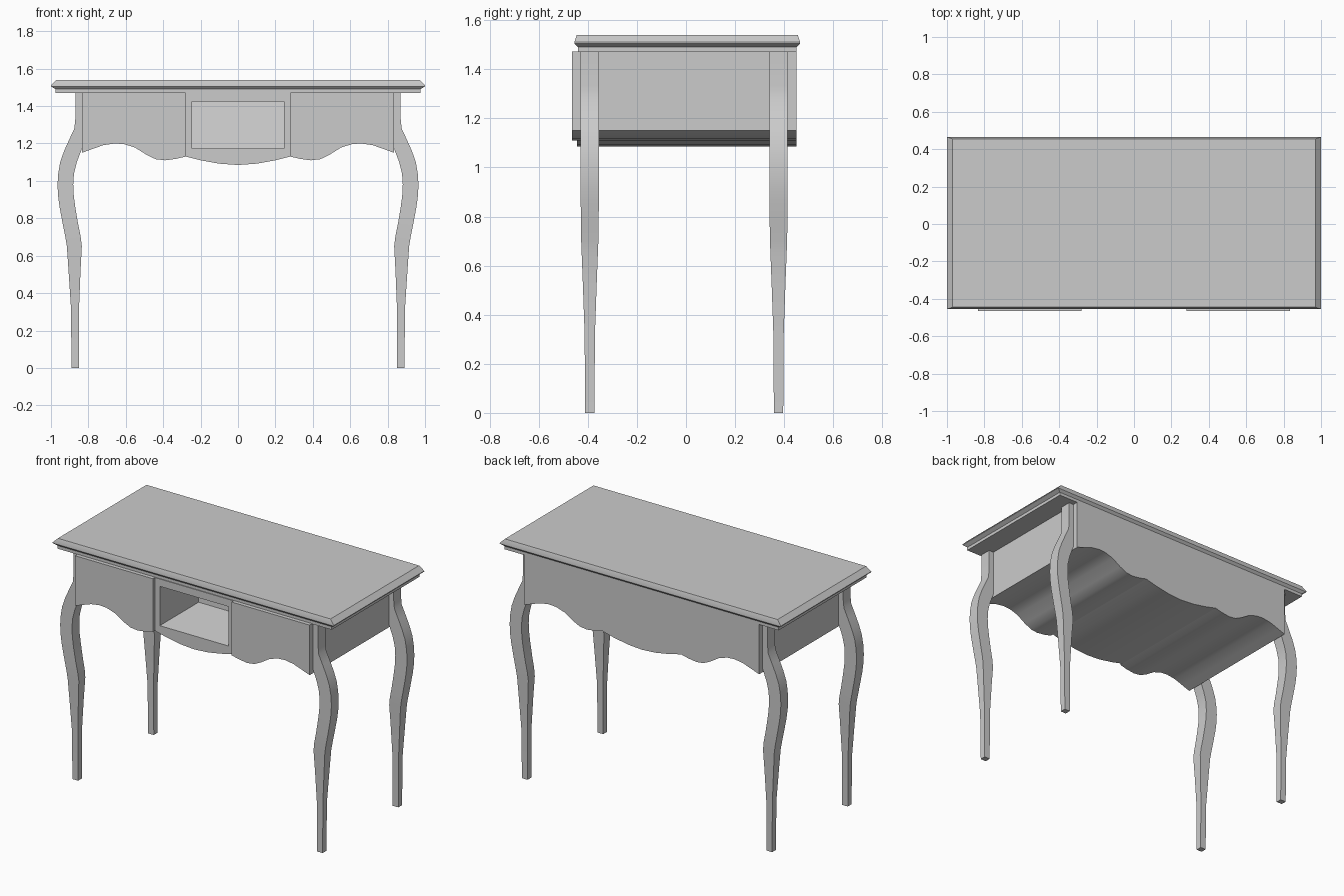
import bpy, bmesh, math

cube = bpy.data.objects.get("Cube")
if cube:
    bpy.data.objects.remove(cube, do_unlink=True)


def make_material(name, value):
    mat = bpy.data.materials.new(name)
    mat.use_nodes = True
    colour = (value, value, value, 1)
    mat.diffuse_color = colour
    mat.node_tree.nodes["Principled BSDF"].inputs["Base Color"].default_value = colour
    return mat


grey = make_material("plain grey", 0.6)
pale = make_material("pale drawer grey", 0.68)


def loft(name, rings):
    """Join equal-sized rings of points into a closed solid."""
    bm = bmesh.new()
    loops = [[bm.verts.new(p) for p in ring] for ring in rings]
    for a, b in zip(loops, loops[1:]):
        for i in range(len(a)):
            j = (i + 1) % len(a)
            bm.faces.new((a[i], a[j], b[j], b[i]))
    bm.faces.new(loops[0])
    bm.faces.new(loops[-1])
    bmesh.ops.recalc_face_normals(bm, faces=bm.faces)
    mesh = bpy.data.meshes.new(name)
    bm.to_mesh(mesh)
    bm.free()
    mesh.materials.append(grey)
    mesh.shade_smooth()
    mesh.set_sharp_from_angle(angle=math.radians(25))
    obj = bpy.data.objects.new(name, mesh)
    bpy.context.collection.objects.link(obj)
    return obj


def rectangle(x0, x1, y0, y1, z):
    return [(x0, y0, z), (x1, y0, z), (x1, y1, z), (x0, y1, z)]


def slab(name, outline, y0, y1):
    """Extrude an x-z outline along y."""
    return loft(name, [[(x, y, z) for x, z in outline] for y in (y0, y1)])


# Table top with a bevelled rim and a stepped moulding below
top_profile = [(1.54, 0.97, 0.45), (1.51, 1.0, 0.46), (1.505, 1.0, 0.46),
               (1.49, 0.975, 0.445), (1.47, 0.975, 0.445)]
loft("table_top", [rectangle(-x, x, 0.005 - y, 0.005 + y, z)
                   for z, x, y in top_profile])

# Scalloped lower edge of the apron, from the middle outwards
scallop = [(0, 1.085), (0.1, 1.092), (0.2, 1.11), (0.28, 1.13), (0.33, 1.118),
           (0.39, 1.11), (0.44, 1.116), (0.49, 1.14), (0.55, 1.178),
           (0.61, 1.197), (0.66, 1.2), (0.72, 1.191), (0.78, 1.17), (0.835, 1.15)]
apron_top = 1.472
edge = scallop[-1][0]
lower = [(-x, z) for x, z in reversed(scallop[1:])] + scallop
apron = slab("apron", lower + [(edge, apron_top), (-edge, apron_top)], -0.445, 0.45)

# Raised front panels either side of the drawer
panel_edge = [p for p in scallop if p[0] >= 0.28]
for side, sign in (("left", 1), ("right", -1)):
    outline = panel_edge + [(edge, apron_top), (panel_edge[0][0], apron_top)]
    slab(side + "_front_panel", [(sign * x, z) for x, z in outline], -0.465, -0.445)

# Open drawer recess cut into the apron
floor, ceiling, half, back = 1.172, 1.425, 0.245, -0.05
cutter = loft("drawer_cutter", [rectangle(-half, half, -0.6, back, z)
                                for z in (floor, ceiling)])
cutter.hide_render = True
cut = apron.modifiers.new("drawer_recess", "BOOLEAN")
cut.operation = "DIFFERENCE"
cut.solver = "EXACT"
cut.object = cutter
bpy.context.view_layer.objects.active = apron
bpy.ops.object.modifier_apply(modifier=cut.name)
bpy.data.objects.remove(cutter, do_unlink=True)
apron.data.set_sharp_from_angle(angle=math.radians(25))

# Recess floor and back are paler
apron.data.materials.clear()
apron.data.materials.append(grey)
apron.data.materials.append(pale)
for face in apron.data.polygons:
    c = face.center
    is_floor = face.normal.z > 0.9 and abs(c.z - floor) < 0.01
    is_back = face.normal.y < -0.9 and abs(c.y - back) < 0.01
    face.material_index = 1 if is_floor or is_back else 0

# Curved legs: height, inner x, outer x, half depth
leg_profile = [(0, 0.85, 0.89, 0.019), (0.32, 0.85, 0.893, 0.021),
               (0.52, 0.842, 0.906, 0.028), (0.65, 0.835, 0.915, 0.033),
               (0.7, 0.841, 0.923, 0.035), (0.77, 0.855, 0.937, 0.036),
               (0.86, 0.87, 0.954, 0.037), (0.92, 0.878, 0.962, 0.037),
               (0.98, 0.881, 0.965, 0.037), (1.04, 0.877, 0.961, 0.037),
               (1.1, 0.862, 0.951, 0.037), (1.16, 0.839, 0.93, 0.037),
               (1.22, 0.82, 0.903, 0.037), (1.28, 0.805, 0.875, 0.037),
               (1.33, 0.8, 0.87, 0.037), (1.474, 0.8, 0.87, 0.037)]
for end, y in (("front", -0.392), ("back", 0.377)):
    for side, sign in (("left", 1), ("right", -1)):
        loft(f"{end}_{side}_leg",
             [rectangle(sign * a, sign * b, y - d, y + d, z)
              for z, a, b, d in leg_profile])
